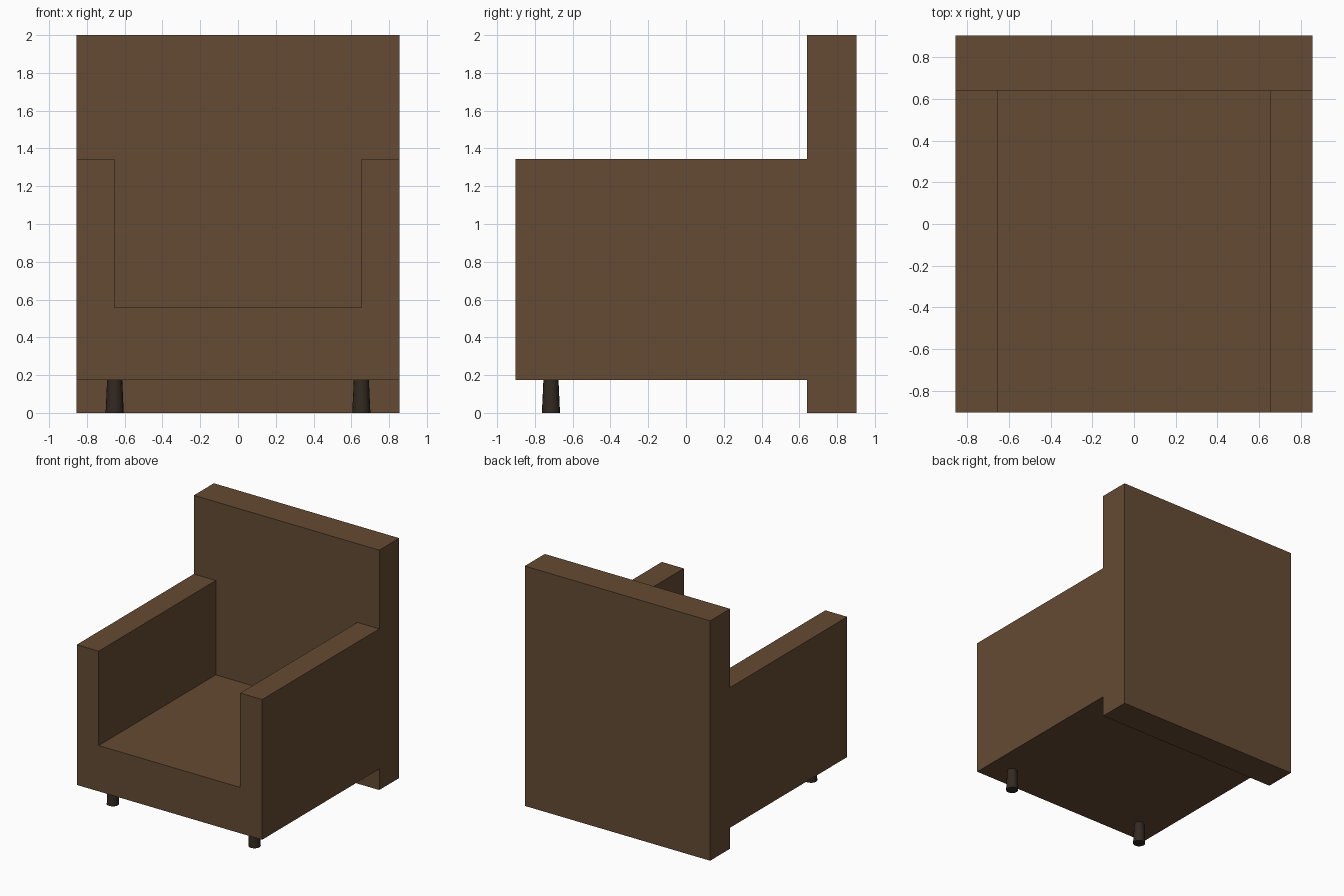
import bpy, bmesh

if "Cube" in bpy.data.objects:
    bpy.data.objects.remove(bpy.data.objects["Cube"])


def material(name, color):
    mat = bpy.data.materials.new(name)
    mat.diffuse_color = color
    mat.use_nodes = True
    mat.node_tree.nodes["Principled BSDF"].inputs["Base Color"].default_value = mat.diffuse_color
    return mat


def extrude_profile(name, profile, y0, y1, mat):
    """Closed solid from an XZ profile swept along y."""
    bm = bmesh.new()
    face = bm.faces.new([bm.verts.new((x, y0, z)) for x, z in profile])
    swept = bmesh.ops.extrude_face_region(bm, geom=[face], use_keep_orig=True)["geom"]
    verts = [g for g in swept if isinstance(g, bmesh.types.BMVert)]
    bmesh.ops.translate(bm, verts=verts, vec=(0, y1 - y0, 0))
    bmesh.ops.recalc_face_normals(bm, faces=bm.faces)
    mesh = bpy.data.meshes.new(name)
    bm.to_mesh(mesh)
    bm.free()
    mesh.materials.append(mat)
    obj = bpy.data.objects.new(name, mesh)
    bpy.context.collection.objects.link(obj)
    return obj


leather = material("brown_upholstery", (0.13, 0.07, 0.033, 1))
wood = material("dark_wood", (0.032, 0.022, 0.015, 1))

W, ARM_IN, D, BACK_Y = 0.855, 0.653, 0.903, 0.64
BASE_Z, SEAT_Z, ARM_Z = 0.175, 0.557, 1.344

# Seat and arms: one U-shaped block
extrude_profile("seat_and_arms", [
    (-W, BASE_Z), (W, BASE_Z), (W, ARM_Z), (ARM_IN, ARM_Z),
    (ARM_IN, SEAT_Z), (-ARM_IN, SEAT_Z), (-ARM_IN, ARM_Z), (-W, ARM_Z),
], -D, BACK_Y, leather)

# Back panel, reaching the floor
extrude_profile("backrest", [(-W, 0), (W, 0), (W, 2), (-W, 2)], BACK_Y, D, leather)

# Tapered legs; the rear pair sits inside the back panel
for row, y in (("front", -0.715), ("back", 0.715)):
    for side, x in (("left", -0.653), ("right", 0.653)):
        bpy.ops.mesh.primitive_cone_add(
            vertices=16, radius1=0.048, radius2=0.04, depth=BASE_Z,
            location=(x, y, BASE_Z / 2))
        leg = bpy.context.object
        leg.name = f"{row}_{side}_leg"
        leg.data.materials.append(wood)
        bpy.ops.object.shade_smooth_by_angle()
